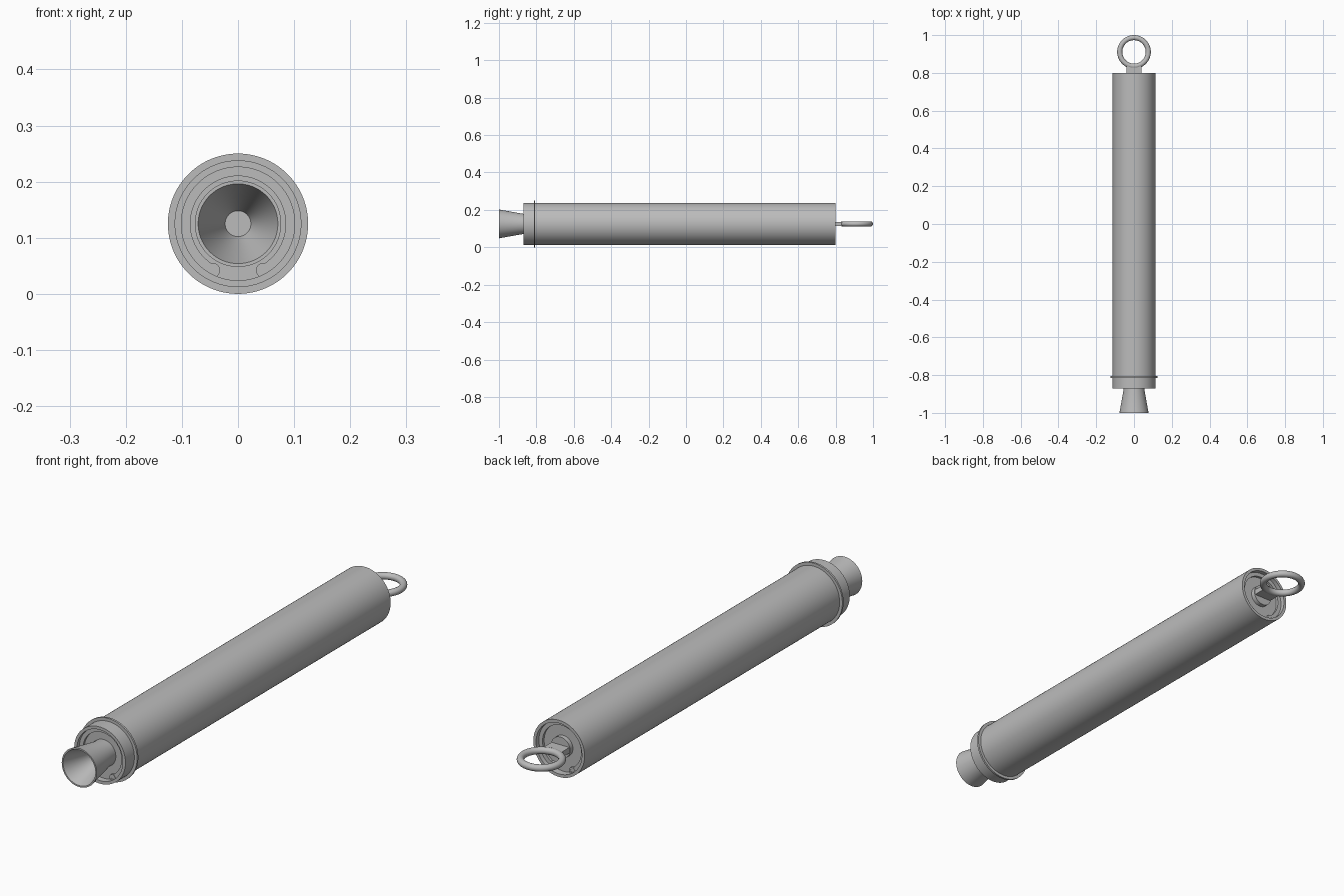
import bpy, bmesh, math

cube = bpy.data.objects.get("Cube")
if cube:
    bpy.data.objects.remove(cube, do_unlink=True)

AXIS_Z = 0.125

metal = bpy.data.materials.new("grey metal")
metal.use_nodes = True
colour = (0.5, 0.5, 0.5, 1)
metal.diffuse_color = colour
metal.node_tree.nodes["Principled BSDF"].inputs["Base Color"].default_value = colour


def finish(obj, name):
    obj.name = name
    obj.data.materials.append(metal)
    bpy.ops.object.select_all(action="DESELECT")
    obj.select_set(True)
    bpy.context.view_layer.objects.active = obj
    bpy.ops.object.shade_smooth_by_angle(angle=math.radians(35))
    return obj


def lathe(name, profile, closed=True, gap=0.0, centre=(0, AXIS_Z), steps=96):
    """Revolve (radius, y) points about a y-parallel axis, with an optional gap at the bottom."""
    bm = bmesh.new()
    full = gap == 0
    count = steps if full else steps + 1
    rings = []
    for i in range(count):
        a = gap + (2 * math.pi - 2 * gap) * i / steps
        rings.append([bm.verts.new((centre[0] + r * math.sin(a), y,
                                    centre[1] - r * math.cos(a))) for r, y in profile])
    n = len(profile)
    for i in range(steps):
        a, b = rings[i], rings[(i + 1) % count]
        for j in range(n if closed else n - 1):
            k = (j + 1) % n
            bm.faces.new((a[j], a[k], b[k], b[j]))
    if not full:
        bm.faces.new(rings[0])
        bm.faces.new(rings[-1])
    bmesh.ops.remove_doubles(bm, verts=bm.verts, dist=1e-5)
    bmesh.ops.recalc_face_normals(bm, faces=bm.faces)
    mesh = bpy.data.meshes.new(name)
    bm.to_mesh(mesh)
    bm.free()
    obj = bpy.data.objects.new(name, mesh)
    bpy.context.collection.objects.link(obj)
    return finish(obj, name)


def solid(name, r, y0, y1):
    return lathe(name, [(0, y0), (r, y0), (r, y1), (0, y1)], closed=False)


def band(name, r0, r1, y0, y1, **kw):
    return lathe(name, [(r0, y0), (r1, y0), (r1, y1), (r0, y1)], **kw)


# Casing and its thrust ring
band("casing_tube", 0.101, 0.113, -0.87, 0.80)
band("thrust_ring", 0.112, 0.125, -0.814, -0.806)

# Recessed end closures, each held by a snap ring with two pierced ears
solid("front_closure", 0.102, -0.845, -0.78)
solid("back_closure", 0.102, 0.72, 0.772)
for end, y0, y1 in (("front", -0.855, -0.844), ("back", 0.771, 0.782)):
    band(end + "_snap_ring", 0.085, 0.102, y0, y1, gap=math.radians(23))
    for side, s in (("left", 1), ("right", -1)):
        band(f"{end}_{side}_snap_ring_ear", 0.006, 0.013, y0 - 0.001, y1 + 0.001,
             centre=(s * 0.045, AXIS_Z - 0.083), steps=24)

# Flared nozzle, open at the front with a closed throat
lathe("nozzle", [(0, -0.80), (0.053, -0.80), (0.053, -0.865), (0.077, -1.0),
                 (0.071, -1.0), (0.023, -0.86), (0, -0.86)], closed=False)

# Eye bolt: round boss, flat shank and ring
solid("eye_boss", 0.042, 0.765, 0.79)
bpy.ops.mesh.primitive_cube_add(size=1, location=(0, 0.805, AXIS_Z))
shank = bpy.context.object
shank.scale = (0.078, 0.065, 0.022)
bpy.ops.object.transform_apply(location=False, rotation=False, scale=True)
finish(shank, "eye_shank")
bpy.ops.mesh.primitive_torus_add(major_radius=0.0755, minor_radius=0.0135,
                                 major_segments=72, minor_segments=20,
                                 location=(0, 0.911, AXIS_Z))
finish(bpy.context.object, "eye_ring")
